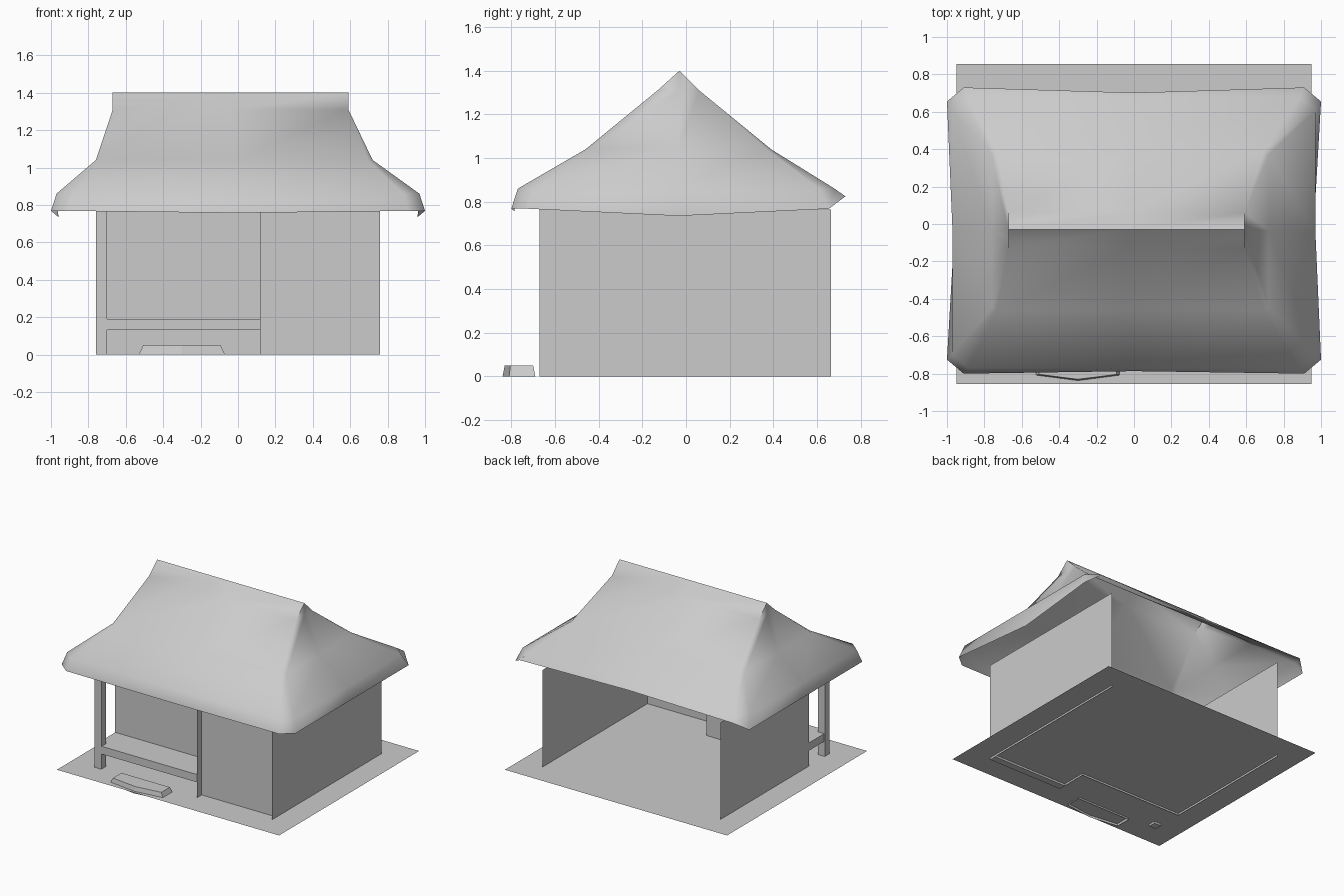
import bpy, bmesh, math

cube = bpy.data.objects.get("Cube")
if cube:
    bpy.data.objects.remove(cube, do_unlink=True)

grey = bpy.data.materials.new("plain grey")
grey.use_nodes = True
grey.diffuse_color = (0.6, 0.6, 0.6, 1)
grey.node_tree.nodes["Principled BSDF"].inputs["Base Color"].default_value = (0.6, 0.6, 0.6, 1)


def finish(name, bm, recalc=False):
    if recalc:
        bmesh.ops.recalc_face_normals(bm, faces=bm.faces)
    mesh = bpy.data.meshes.new(name)
    bm.to_mesh(mesh)
    bm.free()
    mesh.materials.append(grey)
    ob = bpy.data.objects.new(name, mesh)
    bpy.context.collection.objects.link(ob)
    return ob


def box(name, lo, hi):
    bm = bmesh.new()
    bmesh.ops.create_cube(bm, size=1)
    for v in bm.verts:
        v.co = [a + (b - a) * (c + 0.5) for a, b, c in zip(lo, hi, v.co)]
    return finish(name, bm)


def wall(bm, a, b, height):
    """Upright sheet from plan point a to b, outside on the right-hand side."""
    return bm.faces.new([bm.verts.new(p) for p in
                         ((*a, 0), (*b, 0), (*b, height), (*a, height))])


LEFT, RIGHT, STEP = -0.76, 0.76, 0.12
FRONT, PORCH, BACK = -0.67, -0.42, 0.665
TOP = 0.765

# Ground sheet
bm = bmesh.new()
bmesh.ops.create_grid(bm, x_segments=1, y_segments=1, size=1)
for v in bm.verts:
    v.co = (v.co.x * 0.95, v.co.y * 0.855, 0.015)
finish("ground_plate", bm)

# Thin walls, open at the back, stepped in for the porch
bm = bmesh.new()
plan = [(LEFT, BACK), (LEFT, PORCH), (STEP, PORCH), (STEP, FRONT)]
for a, b in zip(plan, plan[1:]):
    wall(bm, a, b, TOP)
wall(bm, (RIGHT, FRONT), (RIGHT, BACK), TOP)
finish("walls", bm)

# Front bay with a recessed window
bm = bmesh.new()
bay = wall(bm, (STEP, FRONT), (RIGHT, FRONT), TOP)
bmesh.ops.inset_region(bm, faces=[bay], thickness=0.068)
bm.normal_update()
ring = bmesh.ops.extrude_face_region(bm, geom=[bay])
pane = [g for g in ring["geom"] if isinstance(g, bmesh.types.BMVert)]
bmesh.ops.translate(bm, verts=pane, vec=(0, 0.055, 0))
if bay.is_valid:
    bmesh.ops.delete(bm, geom=[bay], context="FACES_ONLY")
finish("bay_window_wall", bm)

# Porch
box("porch_post", (LEFT, FRONT, 0), (-0.70, -0.61, TOP))
box("porch_platform", (LEFT + 0.005, FRONT + 0.005, 0.13), (STEP, PORCH, 0.19))

# Stepping stone with a pointed front
bm = bmesh.new()
outline = [(-0.23, 0.075), (-0.23, -0.045), (0, -0.075), (0.23, -0.045), (0.23, 0.075)]
low = [bm.verts.new((x - 0.3, y - 0.765, 0)) for x, y in outline]
high = [bm.verts.new((x * 0.9 - 0.3, y * 0.87 - 0.765, 0.05)) for x, y in outline]
bm.faces.new(high)
for i in range(len(low)):
    j = (i + 1) % len(low)
    bm.faces.new((low[i], low[j], high[j], high[i]))
finish("stepping_stone", bm, True)


# Roof: stacked rings with cut corners, flaring out from a short ridge
def roof_ring(x0, x1, y0, y1, cut, z, back_z, bow=0.0, sag=0.0):
    mx, my = (x0 + x1) / 2, (y0 + y1) / 2
    cx = cut * 1.2
    side = y1 - cut
    return [(x0 + cx, y0, z), (mx, y0 + bow / 3, z - sag / 3), (x1 - cx, y0, z),
            (x1, y0 + cut, z), (x1 - bow, my, z - sag), (x1, side, z),
            (x1 - cx, y1, back_z), (mx, y1 - bow * 0.7, back_z), (x0 + cx, y1, back_z),
            (x0, side, z), (x0 + bow, my, z - sag), (x0, y0 + cut, z)]


rings = [
    roof_ring(-0.67, 0.59, -0.03, -0.03, 0, 1.40, 1.40),
    roof_ring(-0.67, 0.59, -0.13, 0.06, 0, 1.31, 1.31),
    roof_ring(-0.76, 0.72, -0.46, 0.39, 0.02, 1.04, 1.04),
    roof_ring(-0.97, 0.97, -0.77, 0.68, 0.07, 0.86, 0.86),
    roof_ring(-1.0, 1.0, -0.80, 0.73, 0.075, 0.768, 0.825, 0.04, 0.033),
]
bm = bmesh.new()
loops = [[bm.verts.new(p) for p in r] for r in rings]
for upper, lower in zip(loops, loops[1:]):
    for i in range(len(upper)):
        j = (i + 1) % len(upper)
        bm.faces.new((lower[i], lower[j], upper[j], upper[i]))
bmesh.ops.remove_doubles(bm, verts=bm.verts, dist=0.0005)
bmesh.ops.dissolve_degenerate(bm, edges=bm.edges, dist=0.0005)
roof = finish("roof", bm)

bpy.ops.object.select_all(action="DESELECT")
roof.select_set(True)
bpy.context.view_layer.objects.active = roof
bpy.ops.object.shade_smooth_by_angle(angle=math.radians(55))
